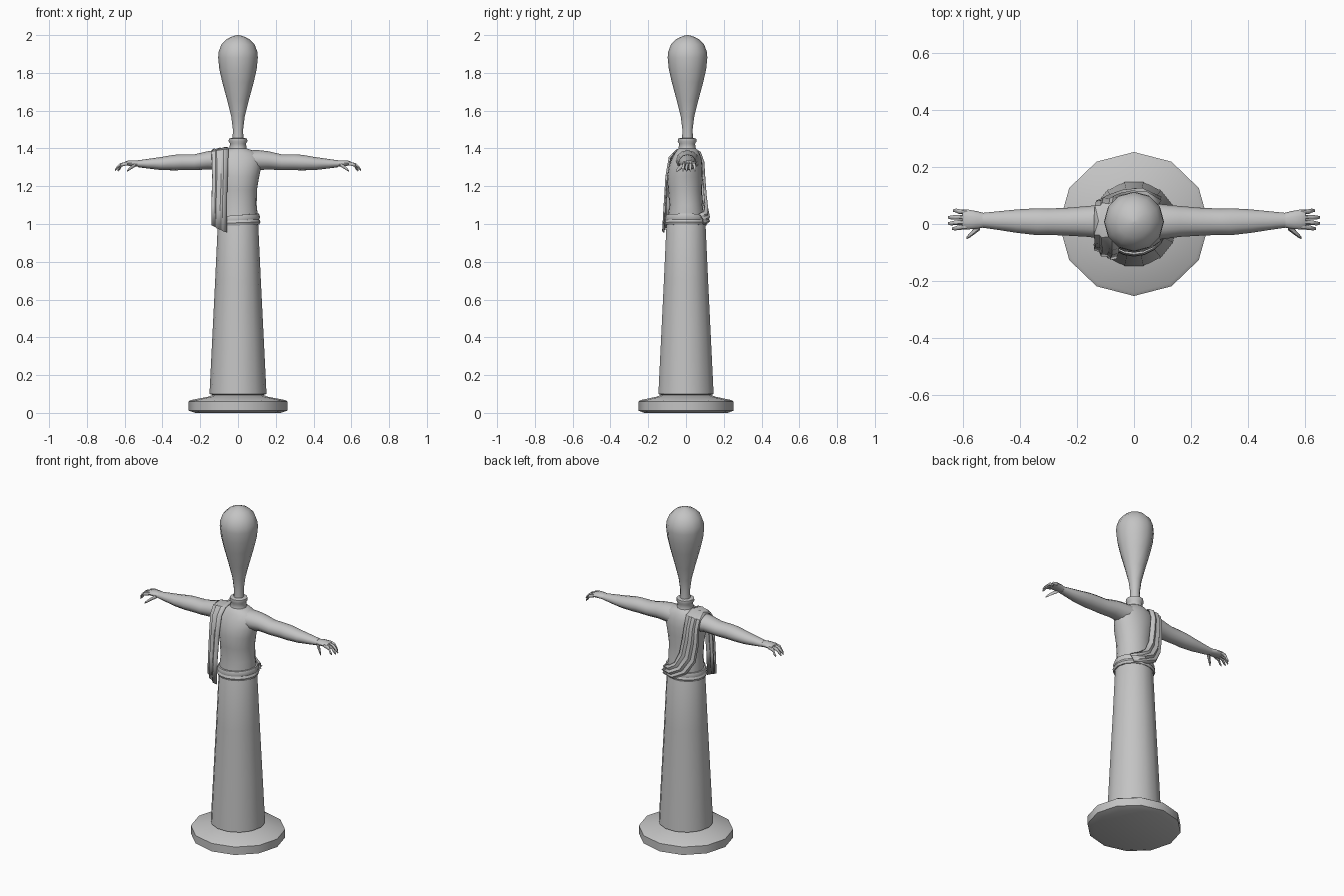
import bpy, math
from math import sin, cos, pi

stone = bpy.data.materials.new("grey stone")
stone.diffuse_color = (0.55, 0.55, 0.55, 1)


def make(name, verts, faces, angle=50):
    me = bpy.data.meshes.new(name)
    me.from_pydata(verts, [], faces)
    me.materials.append(stone)
    ob = bpy.data.objects.new(name, me)
    bpy.context.collection.objects.link(ob)
    bpy.ops.object.select_all(action='DESELECT')
    ob.select_set(True)
    bpy.context.view_layer.objects.active = ob
    bpy.ops.object.mode_set(mode='EDIT')
    bpy.ops.mesh.select_all(action='SELECT')
    bpy.ops.mesh.normals_make_consistent(inside=False)
    bpy.ops.object.mode_set(mode='OBJECT')
    bpy.ops.object.shade_smooth_by_angle(angle=math.radians(angle))
    return ob


def loft(name, rings, angle=50):
    """Skin closed rings of equal count and cap both ends."""
    n = len(rings[0])
    verts = [v for r in rings for v in r]
    faces = [(i * n + j, i * n + (j + 1) % n, (i + 1) * n + (j + 1) % n, (i + 1) * n + j)
             for i in range(len(rings) - 1) for j in range(n)]
    faces += [tuple(range(n)), tuple(range(len(verts) - n, len(verts)))]
    return make(name, verts, faces, angle)


def upright(name, profile, n=12, cy=0.0, angle=50):
    """Profile rows: z, half width, half depth, optional y offset."""
    rings = []
    for z, rx, ry, *o in profile:
        y0 = cy + (o[0] if o else 0)
        rings.append([(rx * cos(2 * pi * k / n), y0 + ry * sin(2 * pi * k / n), z) for k in range(n)])
    return loft(name, rings, angle)


def limb(name, rows, side, n=10):
    """Rows: x, y, z, half depth, half height."""
    return loft(name, [[(side * x, y + ry * cos(2 * pi * k / n), z + rz * sin(2 * pi * k / n))
                        for k in range(n)] for x, y, z, ry, rz in rows], 60)


# plinth
upright("base", [(0, .225, .22), (.012, .262, .252), (.06, .262, .252), (.068, .25, .24),
                 (.085, .16, .158), (.10, .12, .12)], 12, angle=40)

# long skirt
upright("skirt", [(.095, .135, .135), (.10, .151, .15), (.4, .136, .135), (.7, .121, .12),
                  (1.0, .107, .106), (1.02, .1, .1)], 14)

# bare torso
upright("torso", [(.99, .1, .097), (1.05, .104, .095), (1.10, .099, .088), (1.18, .1, .09, -.005),
                  (1.25, .112, .094, -.006), (1.30, .122, .09, -.002), (1.345, .125, .08, .003),
                  (1.375, .105, .066, .006), (1.392, .07, .055, .006), (1.40, .045, .045, .006)], 20)

# neck collar and tall club-shaped head
upright("neck_collar", [(1.38, .052, .052), (1.40, .046, .046), (1.425, .042, .042),
                        (1.437, .05, .05), (1.452, .048, .048), (1.456, .03, .03)], 12, .006)
upright("head", [(z, r, r) for z, r in
                 [(1.44, .029), (1.50, .027), (1.57, .036), (1.65, .056), (1.75, .083), (1.82, .099),
                  (1.88, .105), (1.91, .103), (1.95, .088), (1.98, .058), (1.995, .025), (2.0, .004)]],
        12, .008)

# arms and hands
for side, tag in ((1, "left"), (-1, "right")):
    limb(tag + "_arm", [(.05, .008, 1.335, .066, .055), (.11, .008, 1.338, .06, .053),
                        (.16, .009, 1.337, .054, .048), (.23, .008, 1.327, .049, .042),
                        (.30, .008, 1.327, .046, .042), (.34, .008, 1.325, .047, .041),
                        (.41, .01, 1.32, .041, .034), (.48, .012, 1.319, .032, .025),
                        (.53, .013, 1.319, .026, .018)], side, 12)
    limb(tag + "_palm", [(.52, .013, 1.319, .024, .016), (.55, .014, 1.322, .031, .016),
                         (.585, .016, 1.322, .035, .014), (.60, .017, 1.319, .032, .01)], side)
    # four fingers: knuckle y, tip y, tip x
    for i, (ya, yb, xb) in enumerate([(-.01, -.016, .638), (.007, .002, .652),
                                      (.024, .023, .652), (.041, .047, .634)]):
        m = (.59 + xb) / 2 + .004
        limb(f"{tag}_finger_{i + 1}", [(.585, ya, 1.321, .009, .011), (m, (ya + yb) / 2, 1.313, .008, .01),
                                       (xb - .012, yb, 1.298, .007, .01), (xb, yb, 1.284, .004, .006)], side, 6)
    limb(tag + "_thumb", [(.54, -.008, 1.314, .014, .011), (.56, -.026, 1.303, .011, .011),
                          (.577, -.041, 1.29, .008, .009), (.587, -.05, 1.281, .004, .005)], side, 6)


def drape(name, sections, folds, depth, thick=.006):
    """Pleated cloth between pairs of edge points, pleats pushed outwards."""
    cols = folds * 2 + 1
    verts, faces = [], []
    for i, (a, b) in enumerate(sections):
        for j in range(cols):
            t = j / (cols - 1)
            p = [a[k] + (b[k] - a[k]) * t for k in range(3)]
            d = math.hypot(p[0], p[1]) or 1
            push = 1 + (depth * (j % 2) + .012 * sin(pi * t)) / d
            top = .006 * (j % 2) if abs(p[1]) < .03 else 0
            verts.append((p[0] * (1 if top else push), p[1] * push, p[2] + top))
    for i in range(len(sections) - 1):
        for j in range(cols - 1):
            q = i * cols + j
            faces.append((q, q + 1, q + cols + 1, q + cols))
    ob = make(name, verts, faces, 35)
    mod = ob.modifiers.new("thickness", 'SOLIDIFY')
    mod.thickness = thick
    mod.offset = 0


# sash: front hem, over the right shoulder, down the back to the waist
drape("shoulder_sash", [
    ((-.138, -.075, 1.0), (-.06, -.118, .955)),
    ((-.138, -.07, 1.1), (-.06, -.11, 1.1)),
    ((-.134, -.065, 1.25), (-.055, -.1, 1.25)),
    ((-.136, -.055, 1.34), (-.052, -.082, 1.355)),
    ((-.138, -.03, 1.38), (-.05, -.045, 1.395)),
    ((-.138, .01, 1.39), (-.05, .01, 1.402)),
    ((-.136, .055, 1.37), (-.05, .066, 1.385)),
    ((-.132, .068, 1.32), (-.05, .085, 1.33)),
    ((-.13, .07, 1.22), (-.04, .09, 1.25)),
    ((-.115, .075, 1.12), (-.025, .096, 1.16)),
    ((-.07, .095, 1.045), (.005, .1, 1.095)),
    ((.0, .112, 1.005), (.045, .095, 1.065)),
    ((.075, .088, 1.0), (.085, .068, 1.052))], 3, .009)


# two overlapping waist bands, tilted up to the left side
def waist_band(name, z, r, h, tilt):
    rings, n = [], 20
    for k in range(n + 1):
        a = 2 * pi * k / n
        rings.append([((r + dr) * cos(a), (r + dr) * .96 * sin(a), z + tilt * cos(a) + dz)
                      for dr, dz in ((-.012, -h), (.002, -h), (.008, 0), (.002, h), (-.012, h))])
    loft(name, rings, 40)


waist_band("upper_waist_band", 1.03, .109, .017, .008)
waist_band("lower_waist_band", 1.007, .111, .014, .004)
